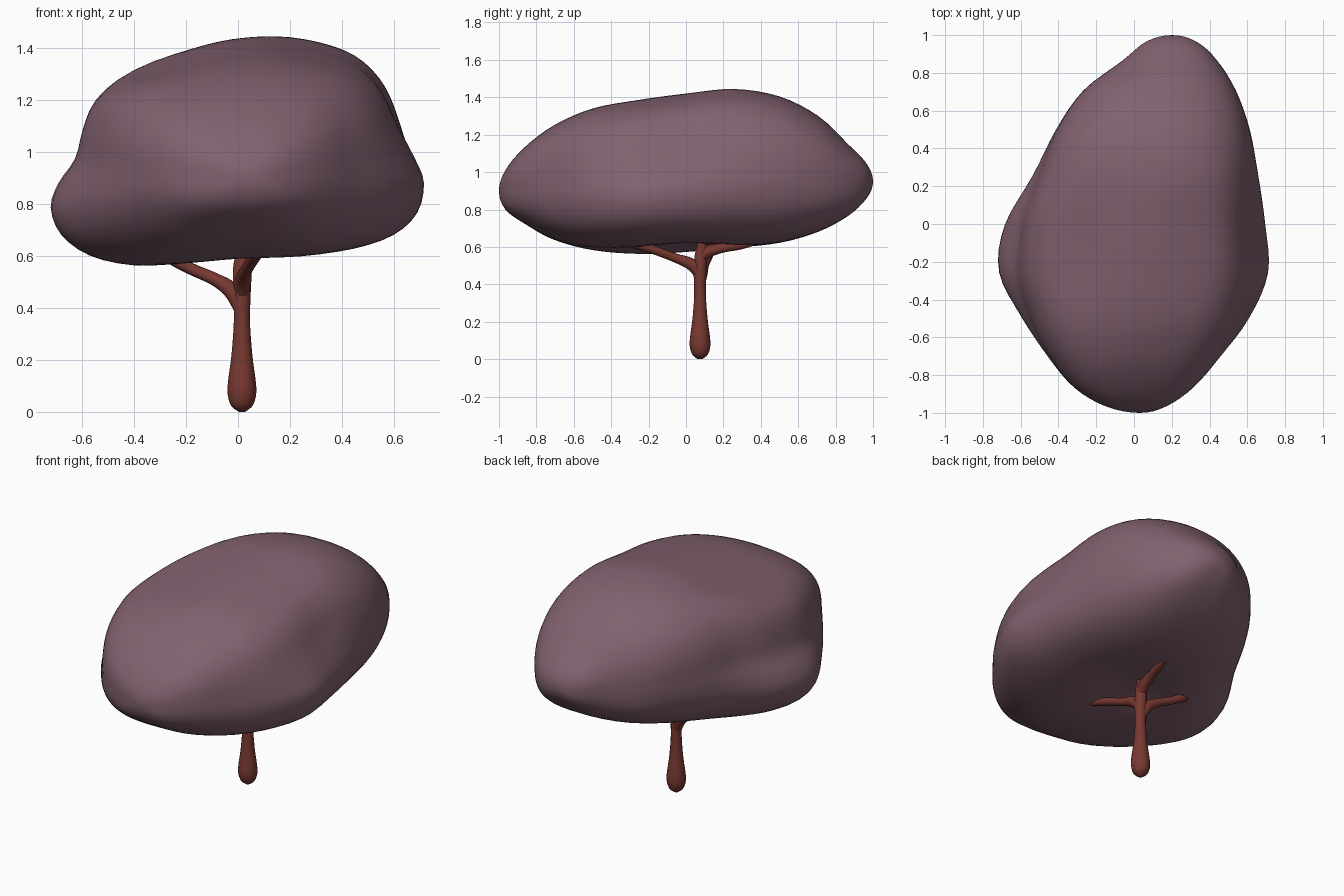
import bpy, bmesh, math
from mathutils import Vector

if "Cube" in bpy.data.objects:
    bpy.data.objects.remove(bpy.data.objects["Cube"])


def material(name, rgb):
    m = bpy.data.materials.new(name)
    m.diffuse_color = (*rgb, 1)
    m.use_nodes = True
    m.node_tree.nodes["Principled BSDF"].inputs["Base Color"].default_value = m.diffuse_color
    return m


def spline(pts, t, closed=False):
    """Catmull-Rom value at parameter t through a list of vectors."""
    n = len(pts)
    i = min(int(t), n - 1 if closed else n - 2)
    f = t - i
    at = (lambda k: pts[k % n]) if closed else (lambda k: pts[max(0, min(n - 1, k))])
    a, b, c, d = (at(i + k) for k in (-1, 0, 1, 2))
    return 0.5 * (2 * b + (c - a) * f + (2 * a - 5 * b + 4 * c - d) * f * f
                  + (3 * b - a - 3 * c + d) * f ** 3)


# Canopy: front outline, scaled to the plan and side outlines, lofted along y
outline = [Vector(p) for p in [
    (-.72, .80), (-.69, .90), (-.625, 1.0), (-.595, 1.12), (-.55, 1.23), (-.45, 1.31),
    (-.28, 1.36), (-.1, 1.42), (.1, 1.445), (.3, 1.42), (.46, 1.365), (.555, 1.265),
    (.61, 1.14), (.68, 1.0), (.715, .9), (.69, .78), (.6, .69), (.45, .635),
    (.25, .605), (0, .595), (-.2, .573), (-.4, .565), (-.57, .605), (-.68, .69)]]
section = [Vector(((p.x + .72) / 1.435 - .5, (p.y - .565) / .88 - .5)) for p in outline]

# x min, x max, z bottom, z top at every 15 degrees of y = -cos(angle)
stations = [Vector(s) for s in [
    (.03, .03, .90, .90), (-.15, .17, .80, 1.01), (-.32, .315, .725, 1.13),
    (-.46, .455, .635, 1.25), (-.60, .61, .578, 1.34), (-.715, .71, .563, 1.385),
    (-.685, .695, .570, 1.42), (-.545, .66, .585, 1.445), (-.42, .615, .618, 1.405),
    (-.27, .54, .68, 1.30), (-.06, .44, .765, 1.15), (.065, .33, .86, 1.045),
    (.2, .2, .95, .95)]]
# continue past both poles so the ends stay round
through = lambda s: Vector((s[1], s[0], s[3], s[2]))
stations = [through(stations[1])] + stations + [through(stations[-2])]


def rounded(p, n):
    """Superellipse point in the direction of p."""
    return p * (0.5 / (abs(p.x) ** n + abs(p.y) ** n) ** (1 / n))


RINGS, SIDES = 48, 72
bm = bmesh.new()
rings = []
for r in range(RINGS + 1):
    y = -math.cos(math.pi * r / RINGS)
    x0, x1, z0, z1 = spline(stations, 1 + 12 * r / RINGS)
    blend = math.exp(-((y + .15) / .48) ** 2)
    ring = []
    for s in range(SIDES):
        p = spline(section, len(section) * s / SIDES, True)
        p = rounded(p, 2.7 if p.y < 0 else 2.5 - .35 * y).lerp(p, blend)
        x = (x0 + x1) / 2 + p.x * (x1 - x0)
        z = (z0 + z1) / 2 + p.y * (z1 - z0)
        if p.y < 0:  # shallow hollow around the branches
            z += .035 * math.exp(-((x - .05) ** 2 + (y - .03) ** 2) / .05)
        ring.append(bm.verts.new((x, y, z)))
    rings.append(ring)
for a, b in zip(rings, rings[1:]):
    for s in range(SIDES):
        t = (s + 1) % SIDES
        bm.faces.new((a[s], a[t], b[t], b[s]))
bmesh.ops.remove_doubles(bm, verts=bm.verts, dist=1e-5)
bmesh.ops.recalc_face_normals(bm, faces=bm.faces)
for f in bm.faces:
    f.smooth = True
mesh = bpy.data.meshes.new("canopy")
bm.to_mesh(mesh)
bm.free()
mesh.materials.append(material("foliage", (.22, .12, .16)))
bpy.context.collection.objects.link(bpy.data.objects.new("canopy", mesh))

# Trunk and branches: tapered tubes given as (x, y, z, radius)
bark = material("bark", (.19, .04, .03))


def limb(name, pts):
    cu = bpy.data.curves.new(name, 'CURVE')
    cu.dimensions = '3D'
    cu.bevel_depth = 1
    cu.bevel_resolution = 4
    cu.use_fill_caps = True
    sp = cu.splines.new('POLY')
    path = [Vector(p) for p in pts]
    n = (len(path) - 1) * 5
    sp.points.add(n)
    for i, q in enumerate(sp.points):
        v = spline(path, i / 5)
        q.co = (v[0], v[1], v[2], 1)
        q.radius = v[3]
    sp.use_smooth = True
    cu.materials.append(bark)
    bpy.context.collection.objects.link(bpy.data.objects.new(name, cu))


limb("trunk", [(.015, .075, 0, .012), (.015, .075, .025, .042), (.015, .075, .07, .055),
               (.015, .075, .12, .053), (.015, .075, .22, .040), (.015, .075, .35, .031),
               (.015, .075, .46, .034), (.015, .08, .55, .034), (.02, .09, .62, .026)])
limb("left_branch", [(.012, .075, .39, .026), (-.025, .085, .465, .032), (-.09, .10, .51, .025),
                     (-.18, .12, .55, .023), (-.25, .13, .59, .026), (-.295, .135, .61, .012)])
limb("front_branch", [(.015, .08, .44, .026), (.02, .03, .505, .032), (.03, -.06, .542, .024),
                      (.055, -.17, .583, .023), (.075, -.26, .610, .022), (.09, -.33, .622, .010)])
limb("back_branch", [(.015, .07, .53, .026), (.025, .12, .575, .032), (.04, .20, .595, .025),
                     (.06, .29, .610, .024), (.085, .39, .628, .012)])
